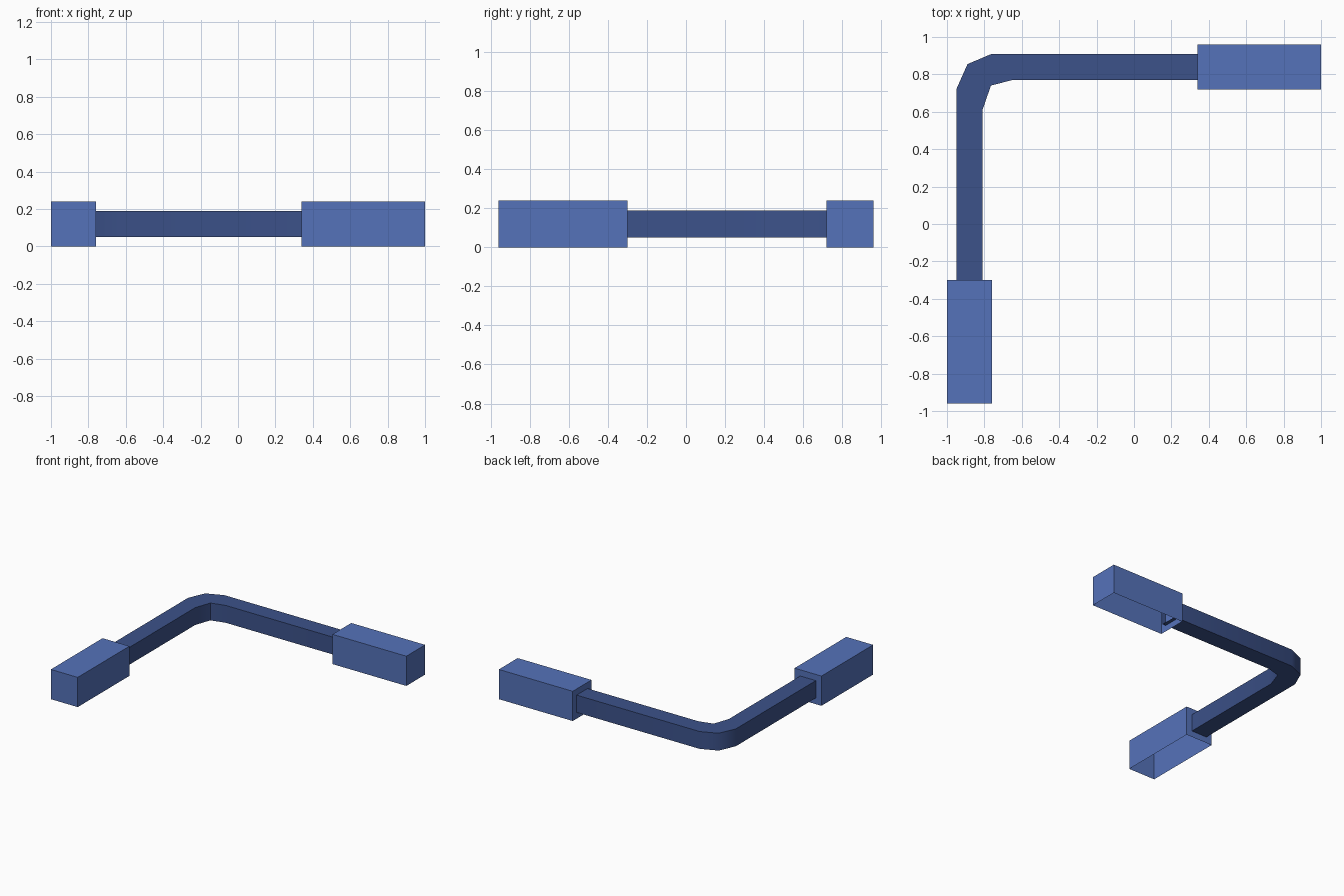
import bpy, bmesh, math

if "Cube" in bpy.data.objects:
    bpy.data.objects.remove(bpy.data.objects["Cube"])


def material(name, rgb):
    m = bpy.data.materials.new(name)
    m.diffuse_color = (*rgb, 1)
    m.use_nodes = True
    m.node_tree.nodes["Principled BSDF"].inputs["Base Color"].default_value = m.diffuse_color
    return m


BLUE = material("mid blue", (0.091, 0.170, 0.490))
NAVY = material("dark blue", (0.045, 0.084, 0.254))


def add_object(name, bm, mat):
    bmesh.ops.recalc_face_normals(bm, faces=bm.faces)
    mesh = bpy.data.meshes.new(name)
    bm.to_mesh(mesh)
    bm.free()
    mesh.materials.append(mat)
    ob = bpy.data.objects.new(name, mesh)
    bpy.context.collection.objects.link(ob)
    return ob


# End block: a thin shell, open underneath
def end_block(name, x0, x1, y0, y1, height):
    bm = bmesh.new()
    bmesh.ops.create_cube(bm, size=1)
    for v in bm.verts:
        v.co.x = x1 if v.co.x > 0 else x0
        v.co.y = y1 if v.co.y > 0 else y0
        v.co.z = height if v.co.z > 0 else 0
    bm.normal_update()
    bottom = [f for f in bm.faces if f.normal.z < -0.5]
    bmesh.ops.delete(bm, geom=bottom, context='FACES_ONLY')
    return add_object(name, bm, BLUE)


end_block("front_end_block", -1.0, -0.76, -0.96, -0.30, 0.24)
end_block("right_end_block", 0.34, 1.0, 0.72, 0.96, 0.24)

# Bent square rail: outer and inner outlines, open ends poking into the blocks
outer = [(-0.95, -0.33), (-0.95, 0.72), (-0.89, 0.855), (-0.76, 0.91), (0.37, 0.91)]
inner = [(-0.81, -0.33), (-0.81, 0.61), (-0.765, 0.74), (-0.65, 0.77), (0.37, 0.77)]
Z0, Z1 = 0.05, 0.19

bm = bmesh.new()
rings = []
for o, i in zip(outer, inner):
    rings.append([bm.verts.new((*p, z)) for p, z in
                  ((o, Z0), (o, Z1), (i, Z1), (i, Z0))])
for a, b in zip(rings, rings[1:]):
    for k in range(4):
        n = (k + 1) % 4
        bm.faces.new((a[k], a[n], b[n], b[k]))
rail = add_object("bent_rail", bm, NAVY)

# Smooth bend, sharp long edges
bpy.context.view_layer.objects.active = rail
rail.select_set(True)
bpy.ops.object.shade_smooth_by_angle(angle=math.radians(55))
